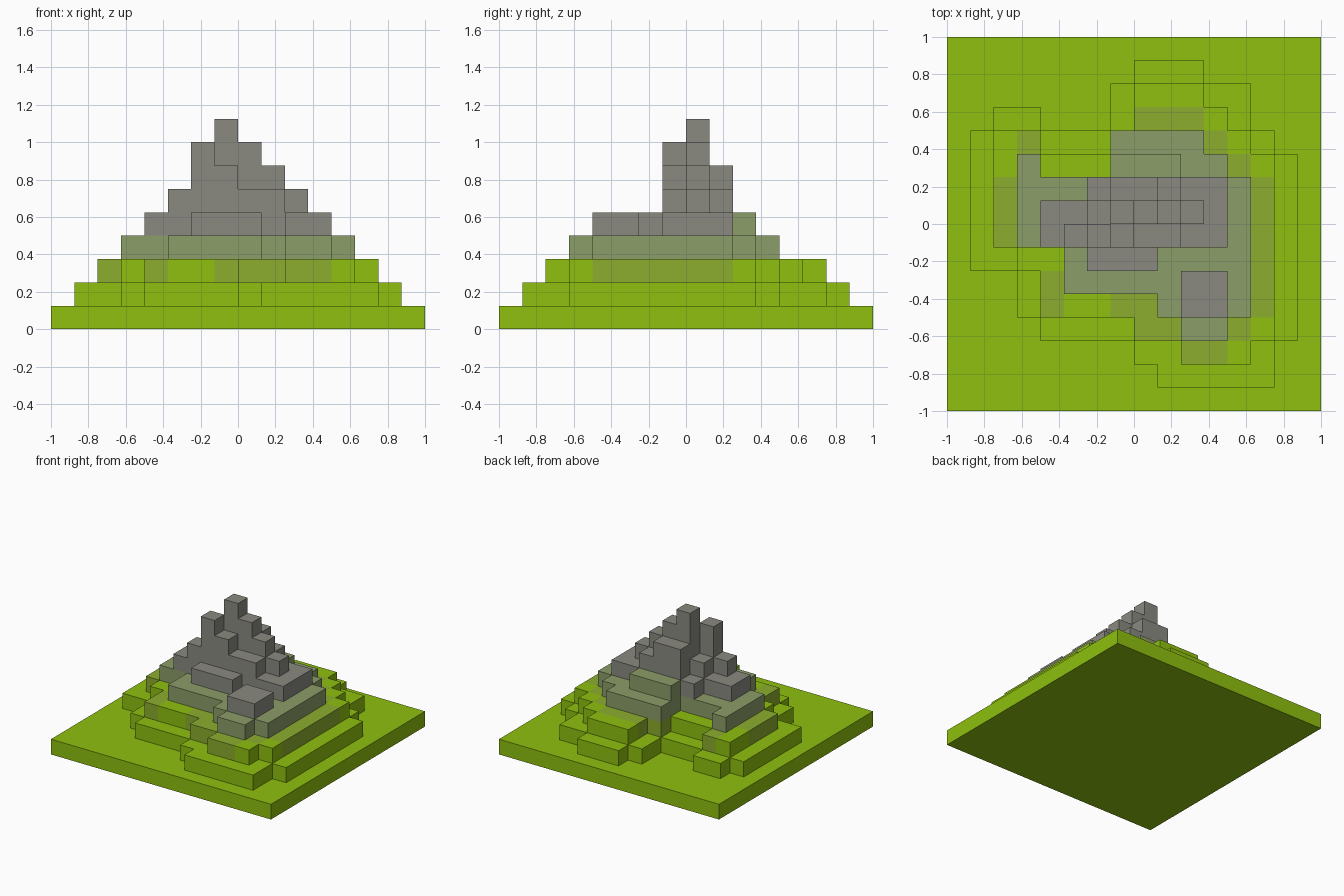
import bpy, bmesh

if "Cube" in bpy.data.objects:
    bpy.data.objects.remove(bpy.data.objects["Cube"], do_unlink=True)

BLOCK = 0.125
SIDES = [(0, -1), (1, 0), (0, 1), (-1, 0)]


def material(name, srgb):
    linear = [((c / 255 + 0.055) / 1.055) ** 2.4 for c in srgb]
    mat = bpy.data.materials.new(name)
    mat.use_nodes = True
    mat.diffuse_color = (*linear, 1)
    mat.node_tree.nodes["Principled BSDF"].inputs["Base Color"].default_value = (*linear, 1)
    return mat


grass = material("grass_green", (142, 192, 14))
olive = material("olive_green", (140, 174, 46))
moss = material("mossy_grey", (140, 157, 104))
stone = material("stone_grey", (138, 138, 129))


def spread(blocks):
    """Grow a tier by one block on every side."""
    return blocks | {(x + dx, y + dy) for x, y in blocks for dx, dy in SIDES}


def build_tier(name, level, blocks, above, mats, is_patch):
    """Draw the exposed faces of one layer of blocks."""
    bm = bmesh.new()

    def quad(corners, index):
        face = bm.faces.new([bm.verts.new([c * BLOCK for c in p]) for p in corners])
        face.material_index = index

    low, high = level, level + 1
    for x, y in sorted(blocks):
        index = int(is_patch(x, y))
        ring = [(x, y), (x + 1, y), (x + 1, y + 1), (x, y + 1)]
        if (x, y) not in above:
            quad([(*p, high) for p in ring], index)
        if level == 0:
            quad([(*p, low) for p in reversed(ring)], index)
        # Walls only where the neighbouring block is missing
        for (dx, dy), a, b in zip(SIDES, ring, ring[1:] + ring[:1]):
            if (x + dx, y + dy) not in blocks:
                quad([(*a, low), (*b, low), (*b, high), (*a, high)], index)

    # Join the blocks and merge flat areas of one colour
    bmesh.ops.remove_doubles(bm, verts=bm.verts, dist=0.001)
    bmesh.ops.dissolve_limit(bm, angle_limit=0.02, verts=bm.verts, edges=bm.edges,
                             delimit={'MATERIAL'})
    mesh = bpy.data.meshes.new(name)
    bm.to_mesh(mesh)
    bm.free()
    for mat in mats:
        mesh.materials.append(mat)
    bpy.context.collection.objects.link(bpy.data.objects.new(name, mesh))


def plain(x, y):
    return False


# Uneven blocks: added to, or missing from, the spread of the tier above
upper_rock_uneven = {(-2, 0), (-1, 1), (-1, -1), (-2, -1)}
middle_rock_uneven = {(-2, -2), (-3, -1), (0, -1), (-2, 0)}
lower_rock_uneven = {(-2, -2), (-1, -2), (-2, 1), (-1, 2), (0, 2)}
boulder = {(x, y) for x in (2, 3) for y in (-4, -3)}
stone_uneven = boulder | {(-3, -2), (1, -2), (3, -1), (-4, 0), (3, 1)}
moss_uneven = {(-3, -3), (4, -2), (-5, 1), (-5, 2), (2, 3), (-4, -2), (-2, 2)}
back_ledge = {(x, 5) for x in range(3)}
olive_uneven = back_ledge | {(-6, 3), (4, 3), (3, 4), (5, 2), (-4, -4), (0, -5),
                             (5, -5), (4, -6), (-1, 4), (-2, 3)}
grass_uneven = {(-7, -2), (1, -7), (5, -7), (4, 5)}

# Grass shows on the uneven blocks, in a few front spots and along the back left
front_spots = {(-4, -4), (-3, -4), (-2, -4), (0, -5), (-5, -2), (-4, -2)}


def grassy(x, y):
    return (x, y) in olive_uneven ^ front_spots or (y == 2 and x < -1)


def mossy_back(x, y):
    return y == 2


# Tiers from the top down, each spreading out from the one above
TIERS = [
    ("upper_rock", upper_rock_uneven, [stone], plain),
    ("middle_rock", middle_rock_uneven, [stone], plain),
    ("lower_rock", lower_rock_uneven, [stone], plain),
    ("stone_terrace", stone_uneven, [stone, moss], mossy_back),
    ("mossy_terrace", moss_uneven, [moss], plain),
    ("upper_grass_terrace", olive_uneven, [olive, grass], grassy),
    ("lower_grass_terrace", grass_uneven, [grass], plain),
]

level = len(TIERS) + 1
blocks = {(-1, 0)}
build_tier("peak", level, blocks, set(), [stone], plain)
for name, uneven, mats, is_patch in TIERS:
    level -= 1
    above, blocks = blocks, spread(blocks) ^ uneven
    build_tier(name, level, blocks, above, mats, is_patch)

# Square ground slab
ground = {(x, y) for x in range(-8, 8) for y in range(-8, 8)}
build_tier("ground_slab", 0, ground, blocks, [grass], plain)
